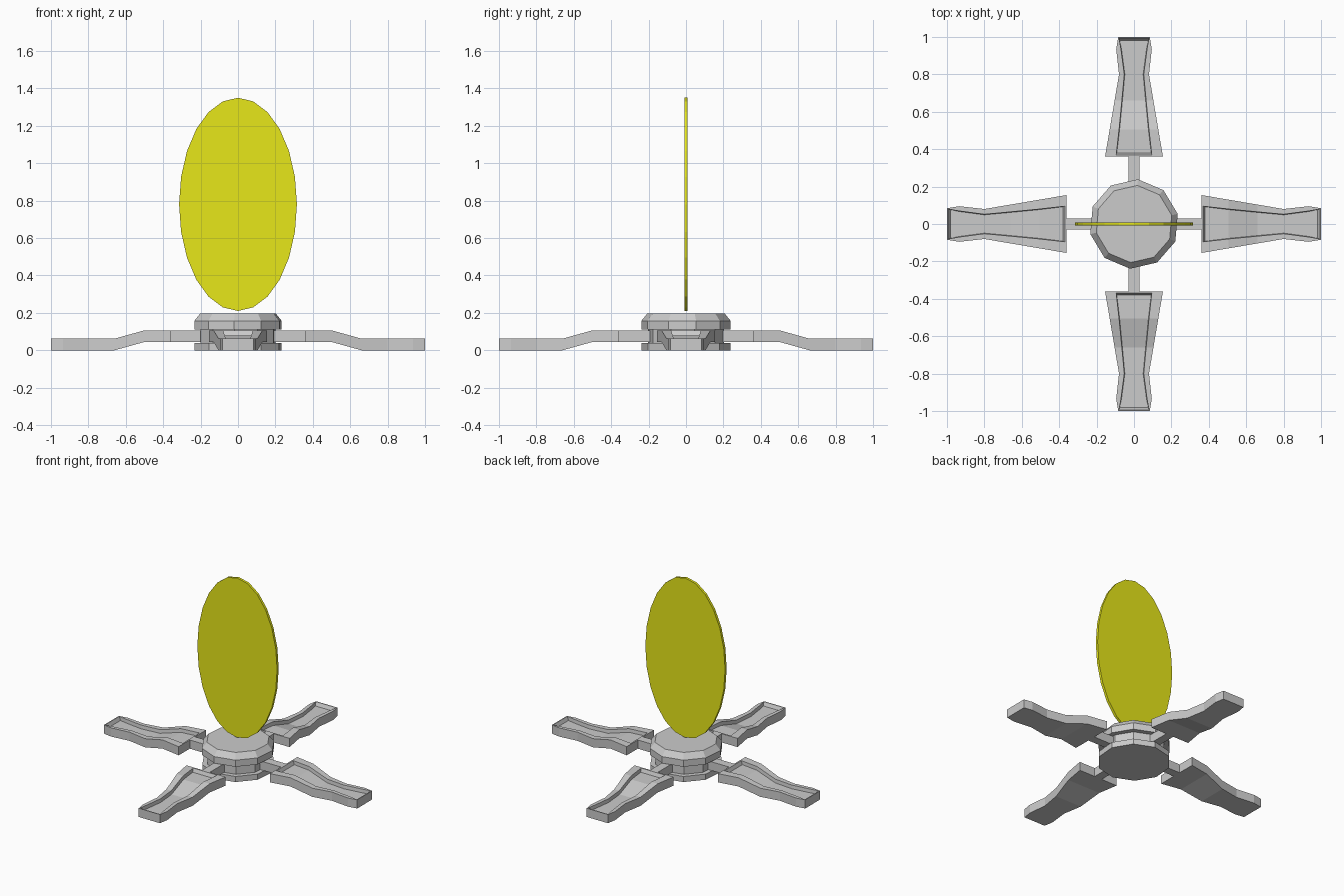
import bpy, bmesh
from math import cos, sin, pi, radians
from mathutils import Matrix

if "Cube" in bpy.data.objects:
    bpy.data.objects.remove(bpy.data.objects["Cube"])


def make_object(name, bm, material=None):
    bmesh.ops.recalc_face_normals(bm, faces=bm.faces[:])
    mesh = bpy.data.meshes.new(name)
    bm.to_mesh(mesh)
    bm.free()
    if material:
        mesh.materials.append(material)
    obj = bpy.data.objects.new(name, mesh)
    bpy.context.collection.objects.link(obj)
    return obj


def loft(bm, rings):
    """Skin a list of closed rings and cap both ends."""
    loops = [[bm.verts.new(p) for p in ring] for ring in rings]
    n = len(loops[0])
    for a, b in zip(loops, loops[1:]):
        for i in range(n):
            j = (i + 1) % n
            bm.faces.new((a[i], a[j], b[j], b[i]))
    bm.faces.new(loops[0][::-1])
    bm.faces.new(loops[-1])


# Ten-sided hub: base plate, narrow neck, bevelled cap
def decagon(r, z):
    return [(r * cos(radians(85 + 36 * k)), r * sin(radians(85 + 36 * k)), z) for k in range(10)]


hub_profile = [(0.238, 0), (0.238, 0.04), (0.205, 0.04), (0.205, 0.11),
               (0.24, 0.11), (0.24, 0.157), (0.207, 0.197)]
bm = bmesh.new()
loft(bm, [decagon(r, z) for r, z in hub_profile])
make_object("hub", bm)

# Leg stations: distance, outer half width, tray half width, base height
stations = [(0.36, 0.155, 0.095, 0.043), (0.505, 0.130, 0.080, 0.043),
            (0.66, 0.104, 0.065, 0.0), (0.80, 0.080, 0.052, 0.0),
            (0.935, 0.095, 0.070, 0.0), (1.0, 0.084, 0.080, 0.0)]
THICK, DEPTH = 0.062, 0.025


def build_leg(bm):
    rows = []
    last = len(stations) - 1
    for i, (x, w, t, z) in enumerate(stations):
        rim_x = x + (0.01 if i == 0 else -0.006 if i == last else 0)
        floor_x = x + (0.02 if i == 0 else -0.018 if i == last else 0)
        top = z + THICK
        points = [(x, -w, z), (x, w, z), (x, w, top), (rim_x, t, top),
                  (floor_x, t - 0.003, top - DEPTH), (floor_x, 0.003 - t, top - DEPTH),
                  (rim_x, -t, top), (x, -w, top)]
        rows.append([bm.verts.new(p) for p in points])
    for a, b in zip(rows, rows[1:]):
        for i in range(8):
            j = (i + 1) % 8
            bm.faces.new((a[i], a[j], b[j], b[i]))
    # End faces, end rims and tray end walls
    for r in (rows[0], rows[-1]):
        for ids in ((0, 1, 2, 7), (7, 2, 3, 6), (6, 3, 4, 5)):
            bm.faces.new([r[i] for i in ids])


def build_connector(bm):
    ring = [(-0.03, 0.043), (0.03, 0.043), (0.03, 0.105), (-0.03, 0.105)]
    loft(bm, [[(x, y, z) for y, z in ring] for x in (0.15, 0.365)])


# Four legs and the struts joining them to the hub
for k, side in enumerate(("right", "back", "left", "front")):
    for part, builder in (("leg", build_leg), ("strut", build_connector)):
        bm = bmesh.new()
        builder(bm)
        bm.transform(Matrix.Rotation(k * pi / 2, 4, 'Z'))
        make_object(f"{side}_{part}", bm)

# Upright yellow oval panel
yellow = bpy.data.materials.new("yellow")
yellow.diffuse_color = (0.8, 0.8, 0.01, 1)
yellow.use_nodes = True
yellow.node_tree.nodes["Principled BSDF"].inputs["Base Color"].default_value = yellow.diffuse_color
bm = bmesh.new()
loft(bm, [[(0.315 * sin(a), y, 0.78 + 0.57 * cos(a))
           for a in (2 * pi * k / 24 for k in range(24))] for y in (-0.009, 0.009)])
make_object("oval_panel", bm, yellow)
